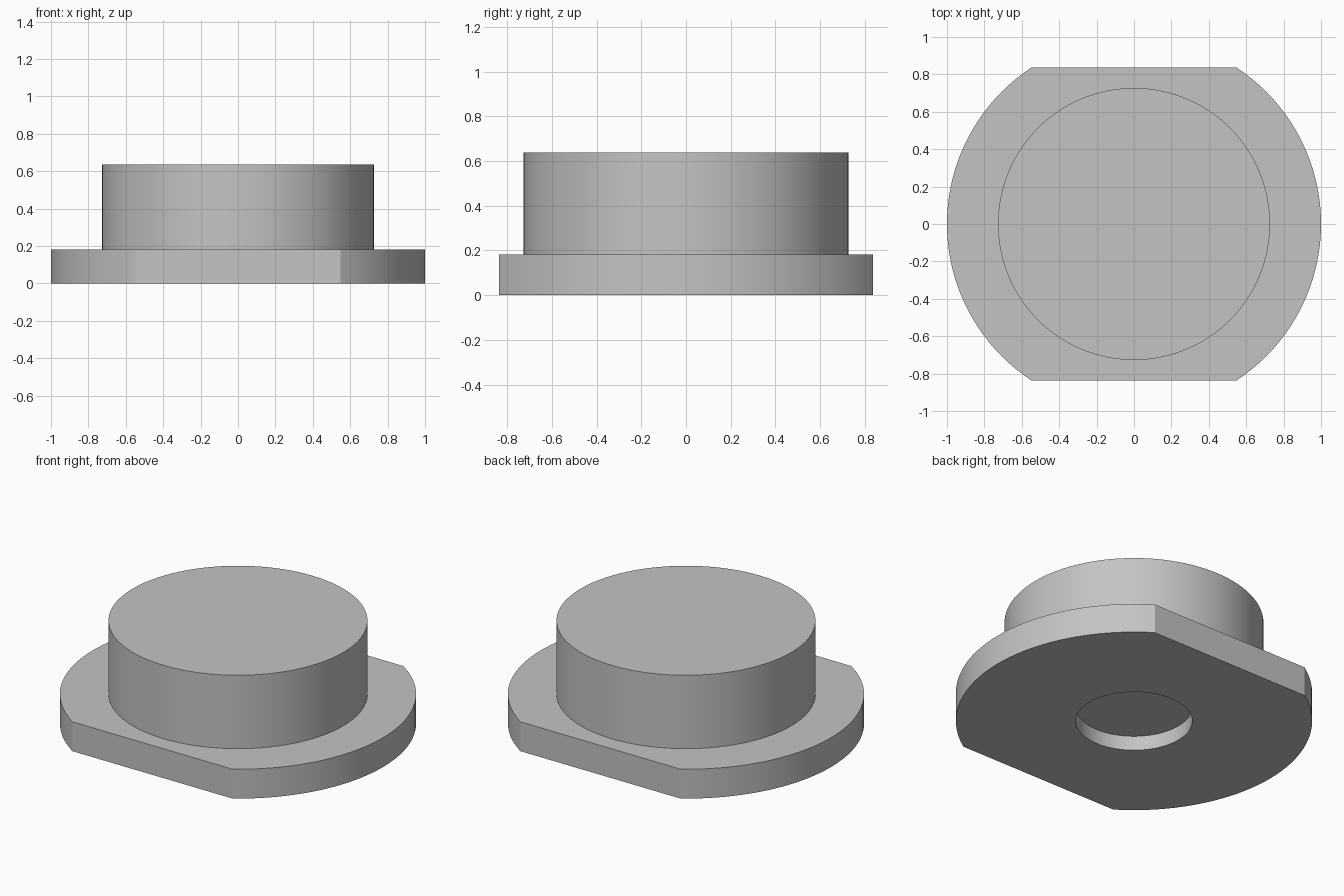
import bpy, bmesh, math

cube = bpy.data.objects.get("Cube")
if cube:
    bpy.data.objects.remove(cube, do_unlink=True)

FLAT_Y = 0.836      # half distance between the two flats of the flange
SEGMENTS = 128

# Material
grey = bpy.data.materials.new("plain_grey")
grey.use_nodes = True
colour = (0.55, 0.55, 0.55, 1)
grey.diffuse_color = colour
grey.node_tree.nodes["Principled BSDF"].inputs["Base Color"].default_value = colour

# Evenly spaced angles, plus the exact corners where the flats begin
corner = math.asin(FLAT_Y)
angles = [math.tau * i / SEGMENTS for i in range(SEGMENTS)]
angles += [corner, math.pi - corner, math.pi + corner, math.tau - corner]
angles.sort()


def ring(bm, radius, z):
    """Circle of vertices, trimmed by the front and back flats."""
    return [bm.verts.new((radius * math.cos(a),
                          max(-FLAT_Y, min(FLAT_Y, radius * math.sin(a))), z))
            for a in angles]


# Section from the recess ceiling, around the flange, to the boss top
profile = [
    (0.327, 0.09), (0.327, 0.0),      # round recess underneath
    (1.0, 0.0), (1.0, 0.182),         # flange
    (0.727, 0.182), (0.727, 0.637),   # boss
]

bm = bmesh.new()
rings = [ring(bm, r, z) for r, z in profile]
for low, high in zip(rings, rings[1:]):
    for i in range(len(angles)):
        j = (i + 1) % len(angles)
        bm.faces.new((low[i], low[j], high[j], high[i]))
bm.faces.new(rings[-1])               # boss top
bm.faces.new(reversed(rings[0]))      # recess ceiling
bmesh.ops.recalc_face_normals(bm, faces=bm.faces)

mesh = bpy.data.meshes.new("flanged_plug")
bm.to_mesh(mesh)
bm.free()
mesh.materials.append(grey)
plug = bpy.data.objects.new("flanged_plug", mesh)
bpy.context.collection.objects.link(plug)

# Smooth round walls with sharp rims
bpy.ops.object.select_all(action='DESELECT')
plug.select_set(True)
bpy.context.view_layer.objects.active = plug
bpy.ops.object.shade_smooth_by_angle(angle=math.radians(25))
